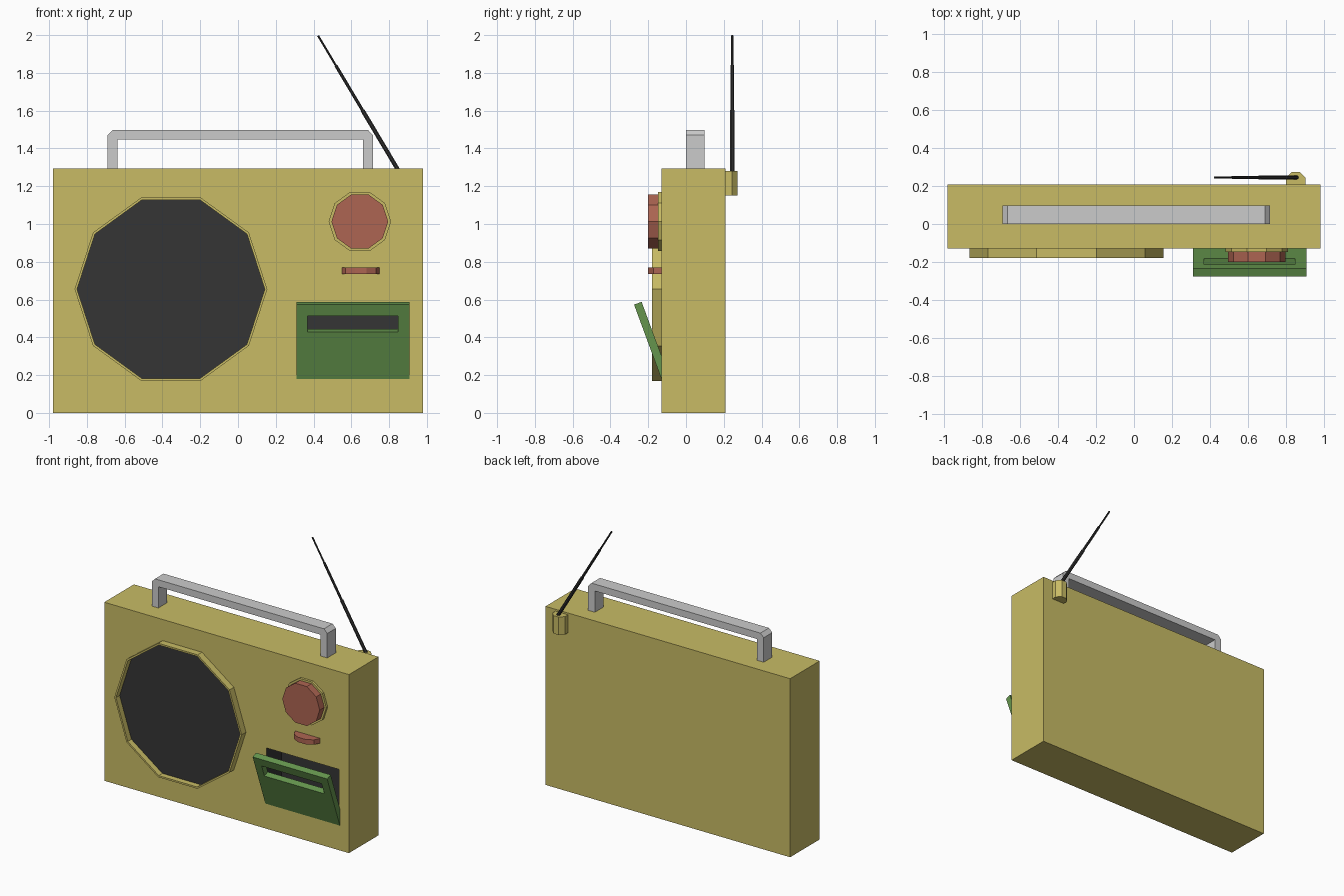
import bpy, bmesh
from math import pi, cos, sin
from mathutils import Vector, Matrix

if "Cube" in bpy.data.objects:
    bpy.data.objects.remove(bpy.data.objects["Cube"])


def material(name, rgb):
    m = bpy.data.materials.new(name)
    m.diffuse_color = (*rgb, 1)
    m.use_nodes = True
    m.node_tree.nodes["Principled BSDF"].inputs["Base Color"].default_value = m.diffuse_color
    return m


OLIVE = material("olive", (0.58, 0.50, 0.13))
DARK = material("dark", (0.035, 0.035, 0.035))
RED = material("red", (0.42, 0.13, 0.085))
GREEN = material("green", (0.13, 0.30, 0.075))
FRONT, BACK = -0.13, 0.208


def finish(name, bm, mat=None):
    bmesh.ops.recalc_face_normals(bm, faces=bm.faces)
    me = bpy.data.meshes.new(name)
    bm.to_mesh(me)
    bm.free()
    ob = bpy.data.objects.new(name, me)
    bpy.context.collection.objects.link(ob)
    if mat:
        me.materials.append(mat)
    return ob


def prism(name, pts, offset, mat=None):
    """Extrude a closed 3D outline by an offset vector."""
    bm = bmesh.new()
    a = [bm.verts.new(p) for p in pts]
    b = [bm.verts.new(Vector(p) + Vector(offset)) for p in pts]
    bm.faces.new(a)
    bm.faces.new(b[::-1])
    for i in range(len(a)):
        bm.faces.new((a[i - 1], b[i - 1], b[i], a[i]))
    return finish(name, bm, mat)


def box(name, x, y, z, mat=None):
    pts = [(x[0], y[0], z[0]), (x[1], y[0], z[0]), (x[1], y[0], z[1]), (x[0], y[0], z[1])]
    return prism(name, pts, (0, y[1] - y[0], 0), mat)


def decagon(x, z, r, y):
    return [(x + r * cos(i * pi / 5), y, z + r * sin(i * pi / 5)) for i in range(10)]


def cut(ob, cutter):
    """Subtract the cutter, keeping its material on the cut walls."""
    mod = ob.modifiers.new("cut", "BOOLEAN")
    mod.operation, mod.solver, mod.object = "DIFFERENCE", "EXACT", cutter
    mod.material_mode = "TRANSFER"
    bpy.context.view_layer.objects.active = ob
    bpy.ops.object.modifier_apply(modifier=mod.name)
    bpy.data.objects.remove(cutter)


def rod(name, a, b, r, sides, mat):
    a, b = Vector(a), Vector(b)
    bm = bmesh.new()
    rot = (b - a).to_track_quat("Z", "Y").to_matrix().to_4x4()
    spin = Matrix.Rotation(pi / sides, 4, "Z")
    bmesh.ops.create_cone(bm, cap_ends=True, segments=sides, radius1=r, radius2=r,
                          depth=(b - a).length,
                          matrix=Matrix.Translation((a + b) / 2) @ rot @ spin)
    return finish(name, bm, mat)


# Case with a dark cassette bay
case = box("case", (-0.98, 0.98), (FRONT, BACK), (0, 1.293), OLIVE)
cut(case, box("bay_cutter", (0.32, 0.90), (-0.2, 0.04), (0.2, 0.585), DARK))

# Speaker: raised rim and recessed dark grille
rim = prism("speaker_rim", decagon(-0.355, 0.655, 0.51, -0.18), (0, 0.06, 0), OLIVE)
cut(rim, prism("rim_cutter", decagon(-0.355, 0.655, 0.497, -0.3), (0, 0.3, 0), OLIVE))
prism("speaker_grille", decagon(-0.355, 0.655, 0.499, -0.138), (0, 0.02, 0), DARK)

# Tuning knob on its base ring
prism("knob_base", decagon(0.645, 1.013, 0.165, -0.147), (0, 0.03, 0), OLIVE)
prism("knob", decagon(0.645, 1.013, 0.15, -0.2), (0, 0.06, 0), RED)

# Thumb wheel poking out of the front
wheel = [(0.65 + 0.1 * cos(i * pi / 5), FRONT - 0.0735 * sin(i * pi / 5), 0.735)
         for i in range(10)]
prism("thumb_wheel", wheel, (0, 0, 0.035), RED)

# Cassette door, tilted open, with a window slot
low, high = Vector((0.31, -0.13, 0.18)), Vector((0.31, -0.275, 0.573))
thick = Vector((0, 0.04, 0.0148))
door = prism("cassette_door", [low, high, high + thick, low + thick], (0.597, 0, 0), GREEN)
up = high - low
slot = [low + up * t + thick * k + Vector((0.057, 0, 0))
        for t, k in ((0.635, -1), (0.85, -1), (0.85, 2), (0.635, 2))]
cut(door, prism("slot_cutter", slot, (0.48, 0, 0), GREEN))

# Carry handle, chamfered at the outer corners
half = [(0.703, 1.28), (0.703, 1.47), (0.677, 1.497)]
inner = [(0.65, 1.447), (0.65, 1.28)]
outline = half + [(-x, z) for x, z in half[::-1]] + [(-x, z) for x, z in inner[::-1]] + inner
prism("carry_handle", [(x + 0.012, 0, z) for x, z in outline], (0, 0.098, 0))

# Antenna socket and three telescoping rods
rod("antenna_socket", (0.85, 0.222, 1.15), (0.85, 0.222, 1.28), 0.0545, 8, OLIVE)
start, tip = Vector((0.86, 0.245, 1.265)), Vector((0.424, 0.245, 1.997))
for i, (t0, t1, r) in enumerate(((0, 0.46, 0.012), (0.45, 0.785, 0.009), (0.775, 1, 0.006))):
    rod(f"antenna_rod_{i + 1}", start.lerp(tip, t0), start.lerp(tip, t1), r, 8, DARK)
